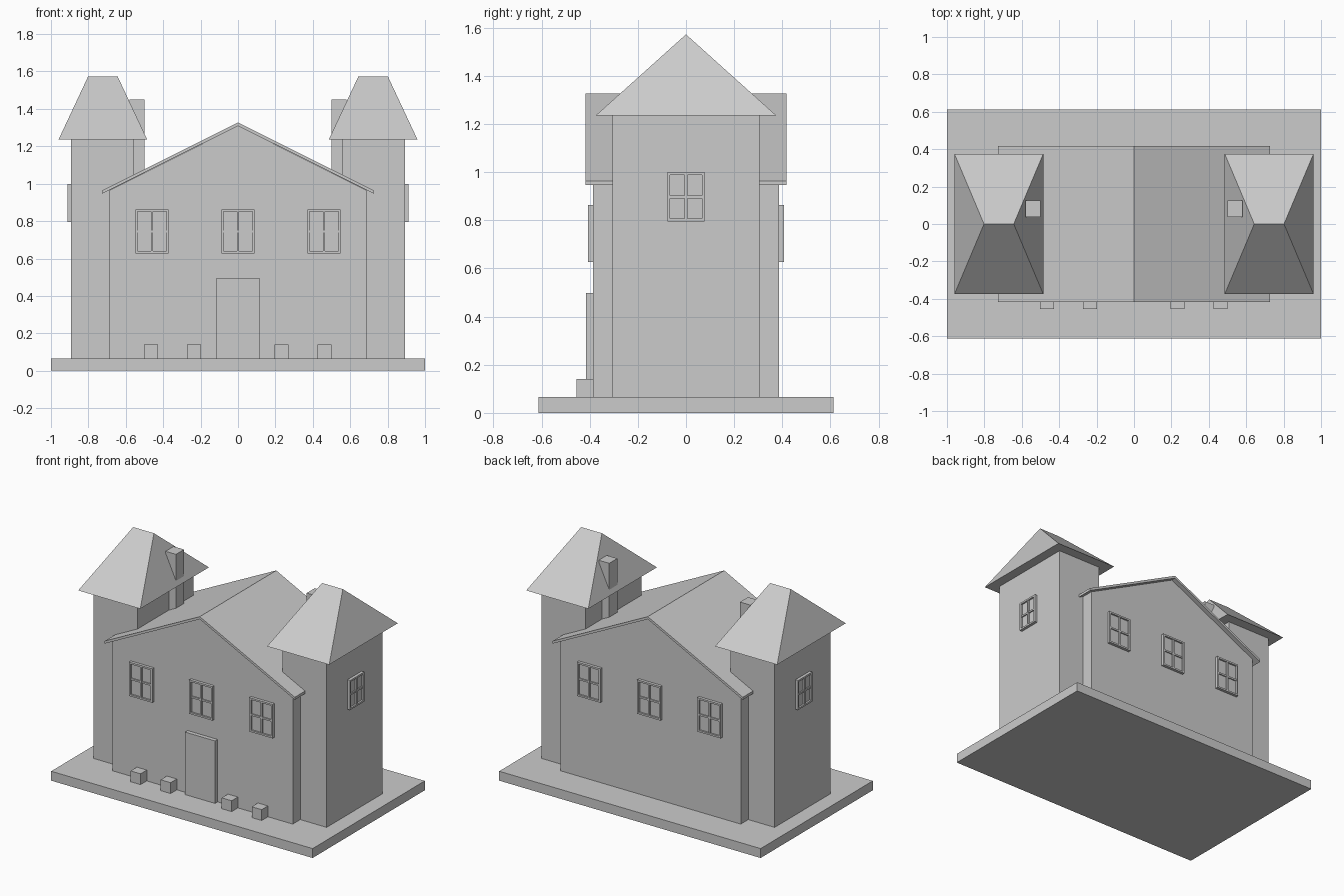
import bpy
import bmesh

cube = bpy.data.objects.get("Cube")
if cube:
    bpy.data.objects.remove(cube, do_unlink=True)

# Single plain grey
grey = bpy.data.materials.new("plain_grey")
grey.use_nodes = True
colour = (0.6, 0.6, 0.6, 1)
grey.diffuse_color = colour
grey.node_tree.nodes["Principled BSDF"].inputs["Base Color"].default_value = colour


def finish(name, bm):
    bmesh.ops.recalc_face_normals(bm, faces=bm.faces)
    mesh = bpy.data.meshes.new(name)
    bm.to_mesh(mesh)
    bm.free()
    mesh.materials.append(grey)
    obj = bpy.data.objects.new(name, mesh)
    bpy.context.collection.objects.link(obj)
    return obj


def add_box(bm, x, y, z):
    """Box from (min, max) pairs."""
    verts = bmesh.ops.create_cube(bm, size=1)["verts"]
    for v in verts:
        for i, (lo, hi) in enumerate((x, y, z)):
            v.co[i] = hi if v.co[i] > 0 else lo


def box(name, x, y, z):
    bm = bmesh.new()
    add_box(bm, x, y, z)
    return finish(name, bm)


def extrude_profile(name, points, half_depth):
    """Extrude an x-z outline along y."""
    bm = bmesh.new()
    face = bm.faces.new([bm.verts.new((x, -half_depth, z)) for x, z in points])
    out = bmesh.ops.extrude_face_region(bm, geom=[face])
    for v in out["geom"]:
        if isinstance(v, bmesh.types.BMVert):
            v.co.y = half_depth
    return finish(name, bm)


def window(name, centre, width, height, facing):
    """Frame, cross bars and recessed pane; facing is (axis, sign)."""
    axis, sign = facing
    bm = bmesh.new()
    w, h, bar = width / 2, height / 2, 0.012

    def part(u, v, depth):
        d = sorted((centre[axis] - sign * 0.01, centre[axis] + sign * depth))
        across = [centre[1 - axis] + k for k in u]
        up = [centre[2] + k for k in v]
        add_box(bm, *((d, across, up) if axis == 0 else (across, d, up)))

    part((-w, w), (-h, h), 0.008)
    for u in (-w, w - bar):
        part((u, u + bar), (-h, h), 0.02)
    for v in (-h, h - bar):
        part((-w + bar, w - bar), (v, v + bar), 0.02)
    part((-bar / 2, bar / 2), (-h + bar, h - bar), 0.018)
    part((-w + bar, w - bar), (-bar / 2, bar / 2), 0.016)
    finish(name, bm)


GROUND, WALL_Y = 0.065, 0.387

# Base and main house
box("base_slab", (-1, 1), (-0.613, 0.613), (0, GROUND))
extrude_profile("house_walls", [(-0.69, GROUND), (0.69, GROUND), (0.69, 0.963),
                                (0, 1.308), (-0.69, 0.963)], WALL_Y)
extrude_profile("main_roof", [(-0.727, 0.946), (0, 1.309), (0.727, 0.946),
                              (0.727, 0.964), (0, 1.327), (-0.727, 0.964)], 0.418)

# Towers with hipped roofs, chimneys and outer windows
for side, s in (("left", 1), ("right", -1)):
    box(side + "_tower", sorted((s * 0.555, s * 0.892)), (-0.305, 0.305), (GROUND, 1.24))
    bm = bmesh.new()
    eave = [bm.verts.new((s * x, y, 1.235)) for x, y in
            ((0.485, -0.375), (0.96, -0.375), (0.96, 0.375), (0.485, 0.375))]
    inner, outer = [bm.verts.new((s * x, 0, 1.572)) for x in (0.643, 0.802)]
    a, b, c, d = eave
    for loop in (eave, (a, b, outer, inner), (c, d, inner, outer),
                 (b, c, outer), (d, a, inner)):
        bm.faces.new(loop)
    finish(side + "_tower_roof", bm)
    box(side + "_chimney", sorted((s * 0.5, s * 0.58)), (0.037, 0.125), (0.97, 1.45))
    window(side + "_tower_window", (s * 0.892, 0, 0.897), 0.155, 0.205, (0, s))

# House windows on front and back
for face, s in (("front", -1), ("back", 1)):
    for place, x in (("right", -0.46), ("middle", 0), ("left", 0.46)):
        window(f"{face}_{place}_window", (x, s * WALL_Y, 0.745), 0.178, 0.235, (1, s))

# Door and the four small blocks beside it
box("front_door", (-0.115, 0.115), (-0.415, -0.38), (GROUND, 0.497))
for i, x in enumerate((-0.465, -0.235, 0.232, 0.462)):
    box(f"front_block_{i + 1}", (x - 0.038, x + 0.038), (-0.455, -0.38), (GROUND, 0.14))
